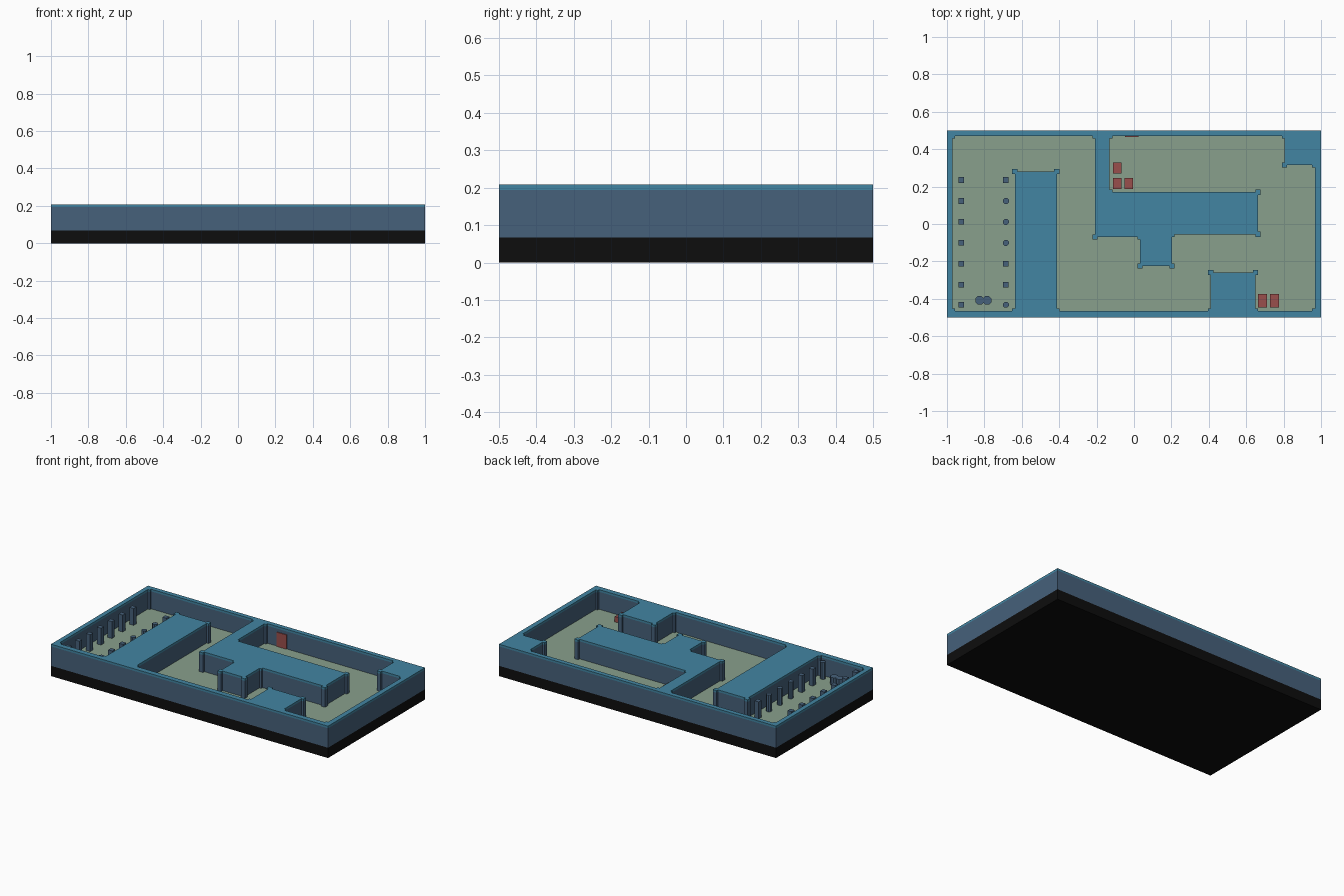
import bpy, bmesh, math
from mathutils import Vector, Matrix

cube = bpy.data.objects.get("Cube")
if cube:
    bpy.data.objects.remove(cube, do_unlink=True)


def material(name, rgb):
    lin = [((c / 255 + 0.055) / 1.055) ** 2.4 if c > 10 else c / 255 / 12.92 for c in rgb]
    m = bpy.data.materials.new(name)
    m.use_nodes = True
    m.diffuse_color = (*lin, 1)
    m.node_tree.nodes["Principled BSDF"].inputs["Base Color"].default_value = (*lin, 1)
    return m


TEAL = material("teal_top", (66, 133, 162))
SLATE = material("slate_wall", (70, 97, 123))
BLACK = material("black_base", (13, 13, 13))
GREEN = material("sage_floor", (137, 160, 140))
RED = material("brick_red", (154, 78, 76))

BASE_Z, FLOOR_Z, WALL_Z, TOP_Z = 0.067, 0.08, 0.194, 0.208


def add_object(name, bm, mat):
    bmesh.ops.recalc_face_normals(bm, faces=bm.faces)
    me = bpy.data.meshes.new(name)
    bm.to_mesh(me)
    bm.free()
    me.materials.append(mat)
    ob = bpy.data.objects.new(name, me)
    bpy.context.collection.objects.link(ob)
    return ob


def box(name, mat, x, y, z0, z1, sx, sy):
    bm = bmesh.new()
    bmesh.ops.create_cube(bm, size=1, matrix=Matrix.Translation((x, y, (z0 + z1) / 2))
                          @ Matrix.Diagonal((sx, sy, z1 - z0, 1)))
    return add_object(name, bm, mat)


def octagon(name, mat, x, y, z0, z1, r):
    bm = bmesh.new()
    turn = Matrix.Rotation(math.pi / 8, 4, 'Z')
    bmesh.ops.create_cone(bm, cap_ends=True, segments=8, radius1=r, radius2=r, depth=z1 - z0,
                          matrix=Matrix.Translation((x, y, (z0 + z1) / 2)) @ turn)
    return add_object(name, bm, mat)


def with_pillars(corners, p):
    """Add a square corner pillar at each corner of a counter-clockwise outline."""
    out = []
    n = len(corners)
    for i in range(n):
        v = Vector(corners[i])
        d1 = (v - Vector(corners[i - 1])).normalized() * p
        d2 = (Vector(corners[(i + 1) % n]) - v).normalized() * p
        if d1.x * d2.y - d1.y * d2.x > 0:
            out += [v - d1, v - d1 + d2, v + d2]
        else:
            out += [v - d1, v - d1 - d2, v + d1 - d2, v + d1 + d2, v + d2]
    return out


def plate_with_hole(name, mat, outer, hole, z0, z1):
    cu = bpy.data.curves.new(name, 'CURVE')
    cu.dimensions = '2D'
    cu.fill_mode = 'BOTH'
    cu.extrude = (z1 - z0) / 2
    for loop in (outer, hole):
        sp = cu.splines.new('POLY')
        sp.points.add(len(loop) - 1)
        for pt, co in zip(sp.points, loop):
            pt.co = (co[0], co[1], 0, 1)
        sp.use_cyclic_u = True
    tmp = bpy.data.objects.new(name + "_outline", cu)
    bpy.context.collection.objects.link(tmp)
    deps = bpy.context.evaluated_depsgraph_get()
    me = bpy.data.meshes.new_from_object(tmp.evaluated_get(deps))
    bm = bmesh.new()
    bm.from_mesh(me)
    bpy.data.objects.remove(tmp, do_unlink=True)
    bpy.data.meshes.remove(me)
    bmesh.ops.remove_doubles(bm, verts=bm.verts, dist=1e-5)
    bmesh.ops.translate(bm, verts=bm.verts, vec=(0, 0, (z0 + z1) / 2))
    for f in bm.faces:
        f.smooth = False
    return add_object(name, bm, mat)


# Base slab and floor
box("base_slab", BLACK, 0, 0, 0, BASE_Z, 2, 1)
box("floor", GREEN, 0, 0, BASE_Z - 0.002, FLOOR_Z, 1.98, 0.98)

# Walls: one connected sunken room outline, counter-clockwise
room = [(-0.97, -0.465), (-0.637, -0.465), (-0.637, 0.28), (-0.413, 0.28),
        (-0.413, -0.465), (0.41, -0.465), (0.41, -0.26), (0.65, -0.26),
        (0.65, -0.465), (0.967, -0.465), (0.967, 0.315), (0.805, 0.315),
        (0.805, 0.47), (-0.13, 0.47), (-0.13, 0.17), (0.663, 0.17),
        (0.663, -0.055), (0.203, -0.055), (0.203, -0.225), (0.032, -0.225),
        (0.032, -0.07), (-0.208, -0.07), (-0.208, 0.47), (-0.97, 0.47)]
room = with_pillars(room, 0.014)
rim = [(-1, -0.5), (1, -0.5), (1, 0.5), (-1, 0.5)]
plate_with_hole("walls", SLATE, rim, room, BASE_Z, WALL_Z)
plate_with_hole("wall_tops", TEAL, rim, room, WALL_Z, TOP_Z)

# Two rows of columns in the hall, some octagonal
for i, y in enumerate((0.235, 0.123, 0.011, -0.101, -0.212, -0.324, -0.432)):
    box(f"left_column_{i + 1}", SLATE, -0.923, y, FLOOR_Z, 0.19, 0.03, 0.03)
    if i in (1, 2, 3, 6):
        octagon(f"right_column_{i + 1}", SLATE, -0.685, y, FLOOR_Z, 0.19, 0.017)
    else:
        box(f"right_column_{i + 1}", SLATE, -0.685, y, FLOOR_Z, 0.19, 0.03, 0.03)

# Cluster of barrels at the hall's front end
for i, x in enumerate((-0.825, -0.785)):
    octagon(f"barrel_{i + 1}", SLATE, x, -0.408, FLOOR_Z, 0.13, 0.025)

# Red crates and the red door on the back wall
for i, (x, y) in enumerate(((-0.09, 0.3), (-0.09, 0.217), (-0.027, 0.217))):
    box(f"small_crate_{i + 1}", RED, x, y, FLOOR_Z, 0.108, 0.045, 0.06)
for i, x in enumerate((0.688, 0.752)):
    box(f"large_crate_{i + 1}", RED, x, -0.41, FLOOR_Z, 0.115, 0.048, 0.073)
box("back_door", RED, -0.012, 0.468, FLOOR_Z, 0.173, 0.073, 0.006)
